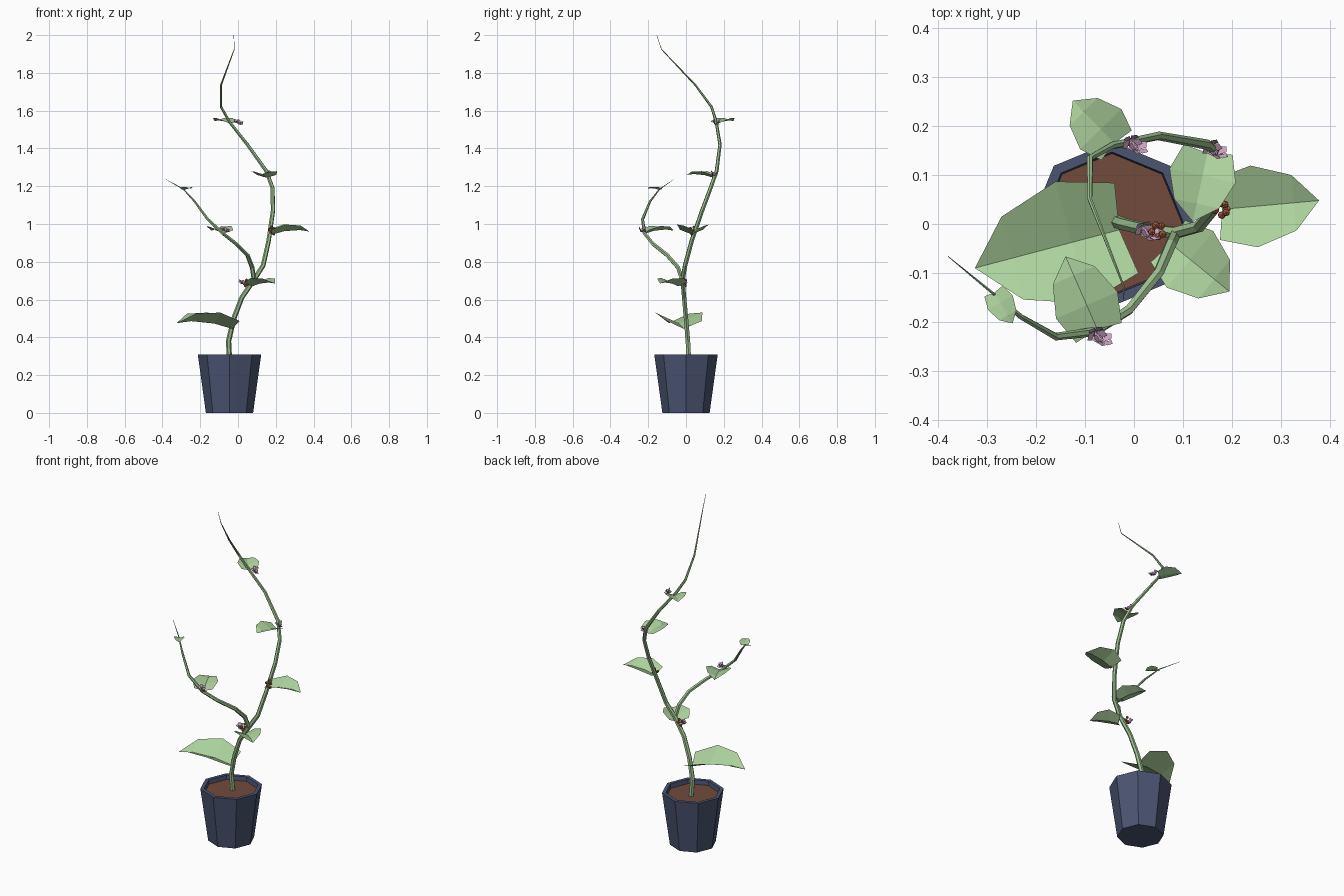
import bpy, bmesh, math
from mathutils import Vector, Euler

if "Cube" in bpy.data.objects:
    bpy.data.objects.remove(bpy.data.objects["Cube"])


def material(name, color):
    m = bpy.data.materials.new(name)
    m.diffuse_color = (*color, 1)
    m.use_nodes = True
    m.node_tree.nodes["Principled BSDF"].inputs["Base Color"].default_value = m.diffuse_color
    return m


BLUE = material("pot_blue", (0.07, 0.09, 0.17))
BROWN = material("soil_brown", (0.17, 0.07, 0.045))
GREEN = material("leaf_green", (0.42, 0.65, 0.34))
STEM = material("stem_green", (0.33, 0.52, 0.27))
PINK = material("petal_pink", (0.60, 0.36, 0.54))
RED = material("berry_red", (0.45, 0.12, 0.05))


def finish(name, bm, mat):
    mesh = bpy.data.meshes.new(name)
    bm.to_mesh(mesh)
    bm.free()
    ob = bpy.data.objects.new(name, mesh)
    mesh.materials.append(mat)
    bpy.context.collection.objects.link(ob)
    return ob


def lathe(name, profile, center, mat, sides=8):
    """Stack of polygon rings, capped at both ends."""
    bm = bmesh.new()
    rings = []
    for r, z in profile:
        rings.append([bm.verts.new((center[0] + r * math.cos(a), center[1] + r * math.sin(a), z))
                      for a in (2 * math.pi * i / sides for i in range(sides))])
    for a, b in zip(rings, rings[1:]):
        for i in range(sides):
            j = (i + 1) % sides
            bm.faces.new((a[i], a[j], b[j], b[i]))
    bm.faces.new(rings[0][::-1])
    bm.faces.new(rings[-1])
    return finish(name, bm, mat)


def vine(name, points):
    """Tapered six-sided stem; each point is x, y, z, radius."""
    bm = bmesh.new()
    pts = [Vector(p[:3]) for p in points]
    rings = []
    side = Vector((1, 0, 0))
    for i, p in enumerate(pts):
        d = (pts[min(i + 1, len(pts) - 1)] - pts[max(i - 1, 0)]).normalized()
        side = (side - d * side.dot(d)).normalized()
        up = d.cross(side)
        rings.append([bm.verts.new(p + points[i][3] * (side * math.cos(k * math.pi / 3) + up * math.sin(k * math.pi / 3)))
                      for k in range(6)])
    for a, b in zip(rings, rings[1:]):
        for k in range(6):
            j = (k + 1) % 6
            bm.faces.new((a[k], a[j], b[j], b[k]))
    bm.faces.new(rings[0][::-1])
    bm.faces.new(rings[-1])
    return finish(name, bm, STEM)


def leaf(name, base, tip, width=0.42, fold=0.42):
    """Folded heart-shaped leaf: midrib with raised edges."""
    bm = bmesh.new()
    base, tip = Vector(base), Vector(tip)
    along = tip - base
    length = along.length
    across = Vector((-along.y, along.x, 0)).normalized()
    up = Vector((0, 0, 1))
    # position along edge, position along midrib, relative width, midrib lift
    stations = [(-0.05, 0.0, 0.74, 0.0), (0.33, 0.33, 1.0, 0.06), (0.74, 0.74, 0.68, 0.06)]
    rows = []
    for te, tm, w, lift in stations:
        mid = bm.verts.new(base + along * tm + up * lift * length)
        sides = [bm.verts.new(base + along * te + (across * s + up * fold) * w * width * length
                              + up * lift * length) for s in (1, -1)]
        rows.append((sides[0], mid, sides[1]))
    for a, b in zip(rows, rows[1:]):
        bm.faces.new((a[0], b[0], b[1], a[1]))
        bm.faces.new((a[1], b[1], b[2], a[2]))
    end = bm.verts.new(tip)
    a = rows[-1]
    bm.faces.new((a[0], end, a[1]))
    bm.faces.new((a[1], end, a[2]))
    return finish(name, bm, GREEN)


def flower(name, center, size=0.022):
    """Two small five-petalled blooms."""
    bm = bmesh.new()
    for offset, tilt in (((-0.006, 0.008, 0.003), (0.6, 0.3, 0)), ((0.008, -0.008, -0.003), (-0.4, 0.6, 0.5))):
        rot = Euler(tilt).to_matrix()
        for k in range(5):
            a = k * 2 * math.pi / 5
            kite = [(0, 0, -0.3), (0.65, 0.4, 0.25), (1, 0, 0.4), (0.65, -0.4, 0.25)]
            bm.faces.new([bm.verts.new(Vector(center) + Vector(offset) + rot @ (size * Vector(
                (x * math.cos(a) - y * math.sin(a), x * math.sin(a) + y * math.cos(a), z))))
                for x, y, z in kite])
    return finish(name, bm, PINK)


def berries(name, center):
    """Cluster of tiny round fruit."""
    bm = bmesh.new()
    for k in range(7):
        a = k * 2.4
        c = Vector(center) + Vector((0.012 * math.cos(a), 0.012 * math.sin(a), (k - 3) * 0.006))
        new = bmesh.ops.create_icosphere(bm, subdivisions=1, radius=0.0085)["verts"]
        bmesh.ops.translate(bm, verts=new, vec=c)
    return finish(name, bm, RED)


# Pot and soil
POT = (-0.045, 0.0)
lathe("pot", [(0.125, 0), (0.168, 0.31), (0.147, 0.31), (0.143, 0.27)], POT, BLUE)
lathe("soil", [(0.14, 0.265), (0.144, 0.285)], POT, BROWN)

# Main stem and side branch
vine("main_stem", [
    (-0.045, 0.015, 0.28, 0.014), (-0.05, 0.01, 0.38, 0.014), (-0.022, 0.0, 0.50, 0.0135),
    (0.02, -0.01, 0.61, 0.013), (0.085, -0.018, 0.705, 0.013), (0.133, -0.005, 0.78, 0.0125),
    (0.162, 0.03, 0.91, 0.012), (0.185, 0.085, 1.07, 0.0115), (0.183, 0.13, 1.19, 0.011),
    (0.15, 0.162, 1.28, 0.0105), (0.05, 0.18, 1.42, 0.009), (-0.045, 0.16, 1.54, 0.008),
    (-0.09, 0.135, 1.62, 0.007), (-0.09, 0.05, 1.735, 0.005), (-0.02, -0.13, 1.925, 0.002),
    (-0.022, -0.155, 2.0, 0.0008)])
vine("side_branch", [
    (0.085, -0.02, 0.70, 0.012), (0.075, -0.042, 0.77, 0.012), (0.05, -0.10, 0.835, 0.0115),
    (-0.01, -0.175, 0.895, 0.0105), (-0.08, -0.22, 0.95, 0.0095), (-0.16, -0.23, 1.025, 0.008),
    (-0.23, -0.19, 1.12, 0.006), (-0.29, -0.14, 1.185, 0.003), (-0.38, -0.066, 1.235, 0.0008)])

# Leaves, largest at the bottom
leaf("leaf_1", (-0.03, -0.012, 0.445), (-0.325, -0.09, 0.475), 0.42, 0.45)
leaf("leaf_2", (0.075, -0.04, 0.67), (0.195, -0.138, 0.685), 0.48, 0.4)
leaf("leaf_3", (0.18, 0.03, 0.945), (0.378, 0.048, 0.96), 0.42, 0.42)
leaf("leaf_4", (0.15, 0.145, 1.245), (0.12, 0.005, 1.26), 0.48, 0.3)
leaf("leaf_5", (-0.04, 0.165, 1.53), (-0.125, 0.252, 1.545), 0.48, 0.3)
leaf("branch_leaf_1", (-0.075, -0.215, 0.95), (-0.14, -0.066, 0.965), 0.42, 0.35)
leaf("branch_leaf_2", (-0.285, -0.14, 1.18), (-0.248, -0.203, 1.187), 0.40, 0.3)

# Flowers and berries
for i, c in enumerate([(0.025, -0.015, 0.685), (0.163, 0.152, 1.265),
                       (0.0, 0.162, 1.535), (-0.072, -0.23, 0.967)]):
    flower(f"flower_{i + 1}", c)
berries("berries_1", (0.048, -0.014, 0.685))
berries("berries_2", (0.178, 0.03, 0.965))
